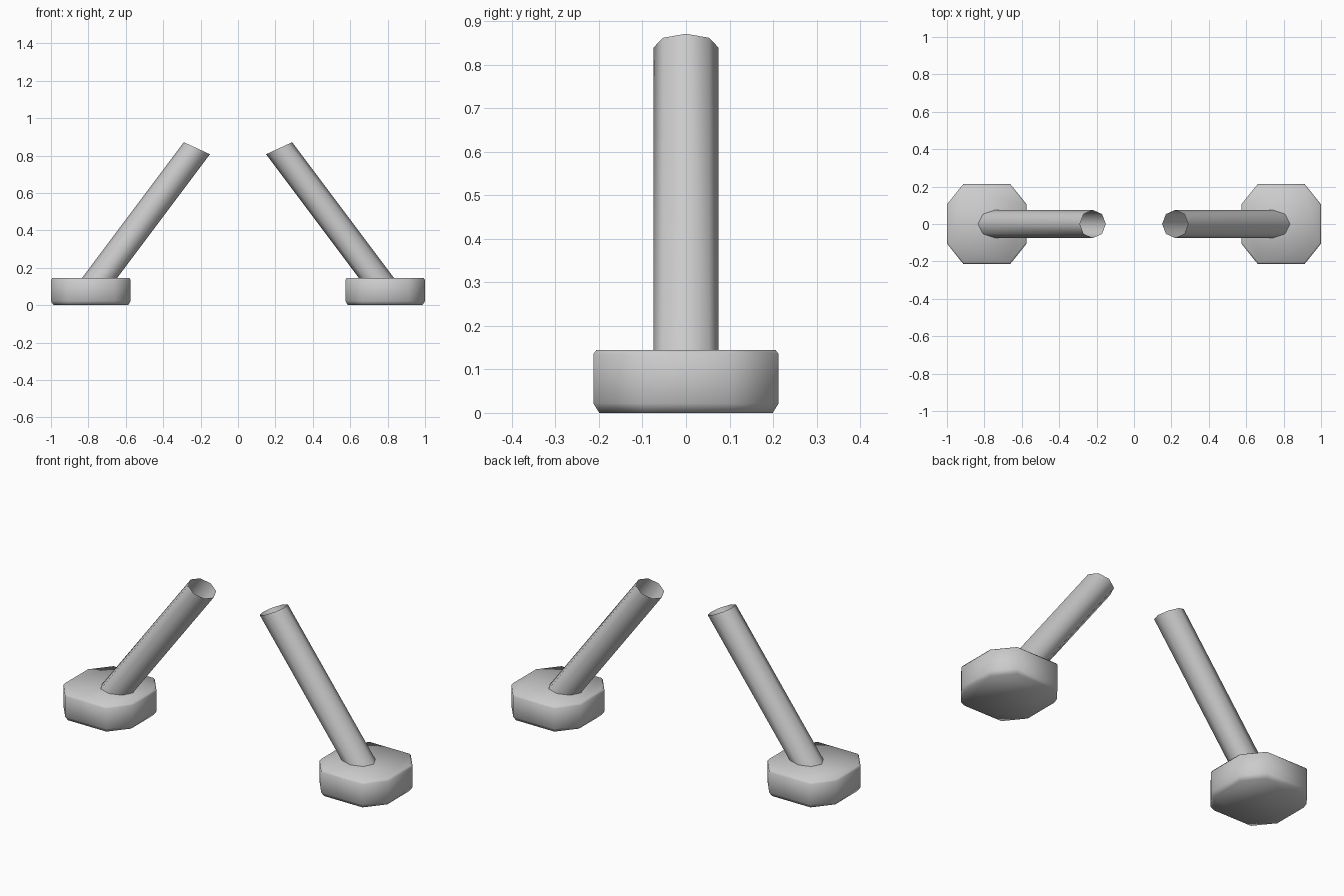
import bpy
import math
from mathutils import Vector

if "Cube" in bpy.data.objects:
    bpy.data.objects.remove(bpy.data.objects["Cube"])


def loft(name, rings, capped):
    """Skin a stack of equal-sized rings and mirror it across x = 0."""
    n = len(rings[0])
    verts = [v for ring in rings for v in ring]
    faces = [(k * n + i, k * n + (i + 1) % n, (k + 1) * n + (i + 1) % n, (k + 1) * n + i)
             for k in range(len(rings) - 1) for i in range(n)]
    if capped:
        faces += [tuple(reversed(range(n))), tuple(range(len(verts) - n, len(verts)))]
    mesh = bpy.data.meshes.new(name)
    mesh.from_pydata(verts, [], faces)
    obj = bpy.data.objects.new(name, mesh)
    bpy.context.collection.objects.link(obj)
    bpy.ops.object.select_all(action='DESELECT')
    bpy.context.view_layer.objects.active = obj
    obj.select_set(True)
    bpy.ops.object.shade_smooth_by_angle(angle=math.radians(58))
    mirror = obj.modifiers.new("Mirror", 'MIRROR')
    mirror.use_mirror_merge = False
    return obj


# Octagonal feet with softened top and bottom rims
corner = [(0.213, -0.105), (0.213, 0.105), (0.126, 0.213), (-0.126, 0.213),
          (-0.213, 0.105), (-0.213, -0.105), (-0.126, -0.213), (0.126, -0.213)]
profile = [(0.935, 0.0), (1.0, 0.022), (1.0, 0.135), (0.965, 0.145)]
loft("feet", [[(-0.787 + x * s, y * s, z) for x, y in corner] for s, z in profile], True)

# Slanted open tubes, each end cut along its own plane
bottom, top = Vector((-0.742, 0, 0.143)), Vector((-0.22, 0, 0.839))
axis = (top - bottom).normalized()
side = Vector((axis.z, 0, -axis.x))
radius = 0.075


def cut_ring(center, normal):
    ring = []
    for i in range(8):
        a = i * math.tau / 8
        off = side * math.cos(a) * radius + Vector((0, -math.sin(a) * radius, 0))
        ring.append(center + off - axis * (off.dot(normal) / axis.dot(normal)))
    ring.reverse()
    return ring


loft("leg_tubes", [cut_ring(bottom, Vector((0, 0, 1))),
                   cut_ring(top, Vector((0.06, 0, 0.13)))], False)
